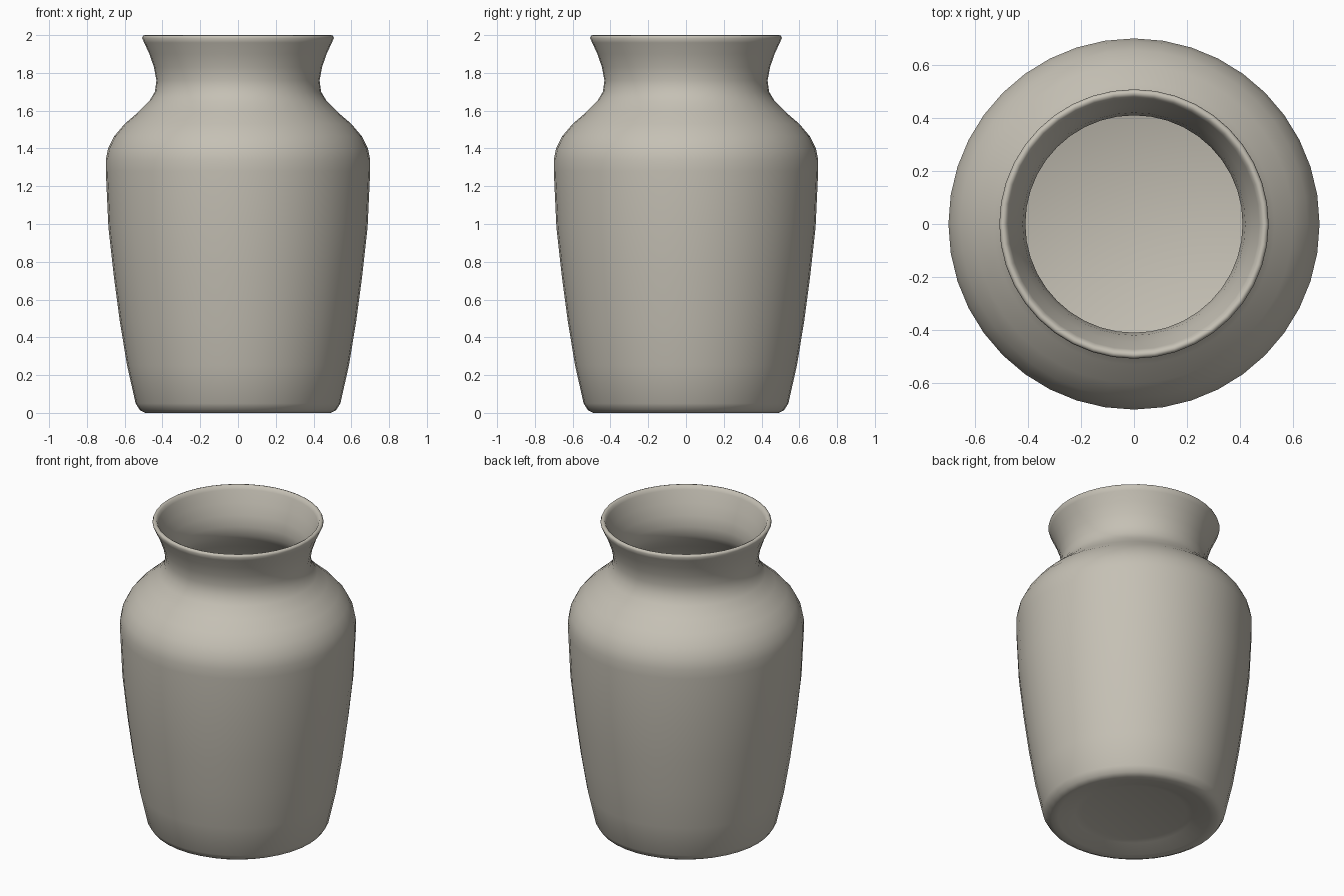
import bpy
import bmesh
import math

SEGMENTS = 40

cube = bpy.data.objects.get("Cube")
if cube:
    bpy.data.objects.remove(cube, do_unlink=True)

# Glazed stone colour
clay = bpy.data.materials.new("warm_grey_clay")
clay.use_nodes = True
colour = (0.56, 0.53, 0.46, 1)
clay.diffuse_color = colour
clay.node_tree.nodes["Principled BSDF"].inputs["Base Color"].default_value = colour

# Profiles as (radius, height)
foot = [(0, 0.04), (0.31, 0.04), (0.35, 0.03), (0.45, 0.005)]
outside = [(0.49, 0), (0.52, 0.015), (0.542, 0.05), (0.587, 0.25),
           (0.625, 0.48), (0.657, 0.72), (0.686, 0.98), (0.70, 1.28),
           (0.70, 1.34), (0.688, 1.4), (0.655, 1.465), (0.6, 1.53),
           (0.53, 1.59), (0.47, 1.65), (0.44, 1.7), (0.432, 1.76),
           (0.445, 1.83), (0.469, 1.9), (0.497, 1.96)]
rim = [(0.508, 1.985), (0.503, 1.997), (0.493, 2.0), (0.482, 1.995), (0.473, 1.975)]
inside = [(0.445, 1.9), (0.42, 1.83), (0.41, 1.76), (0.417, 1.7), (0.447, 1.65),
          (0.505, 1.59), (0.572, 1.53), (0.63, 1.45), (0.665, 1.36), (0.67, 1.28),
          (0.655, 0.98), (0.625, 0.72), (0.555, 0.25), (0.51, 0.1),
          (0.46, 0.07), (0, 0.07)]


def lathe(name, profile, material):
    """Spin a profile around the vertical axis."""
    bm = bmesh.new()
    verts = [bm.verts.new((r, 0, z)) for r, z in profile]
    edges = [bm.edges.new(pair) for pair in zip(verts, verts[1:])]
    bmesh.ops.spin(bm, geom=verts + edges, cent=(0, 0, 0), axis=(0, 0, 1),
                   angle=math.tau, steps=SEGMENTS, use_merge=True)
    bmesh.ops.remove_doubles(bm, verts=bm.verts, dist=0.0005)
    bmesh.ops.recalc_face_normals(bm, faces=bm.faces)
    mesh = bpy.data.meshes.new(name)
    bm.to_mesh(mesh)
    bm.free()
    mesh.materials.append(material)
    obj = bpy.data.objects.new(name, mesh)
    bpy.context.collection.objects.link(obj)
    return obj


# Hollow vase with a recessed foot and flared lip
vase = lathe("vase", foot + outside + rim + inside, clay)
bpy.ops.object.select_all(action="DESELECT")
vase.select_set(True)
bpy.context.view_layer.objects.active = vase
bpy.ops.object.shade_smooth_by_angle(angle=math.radians(60))
